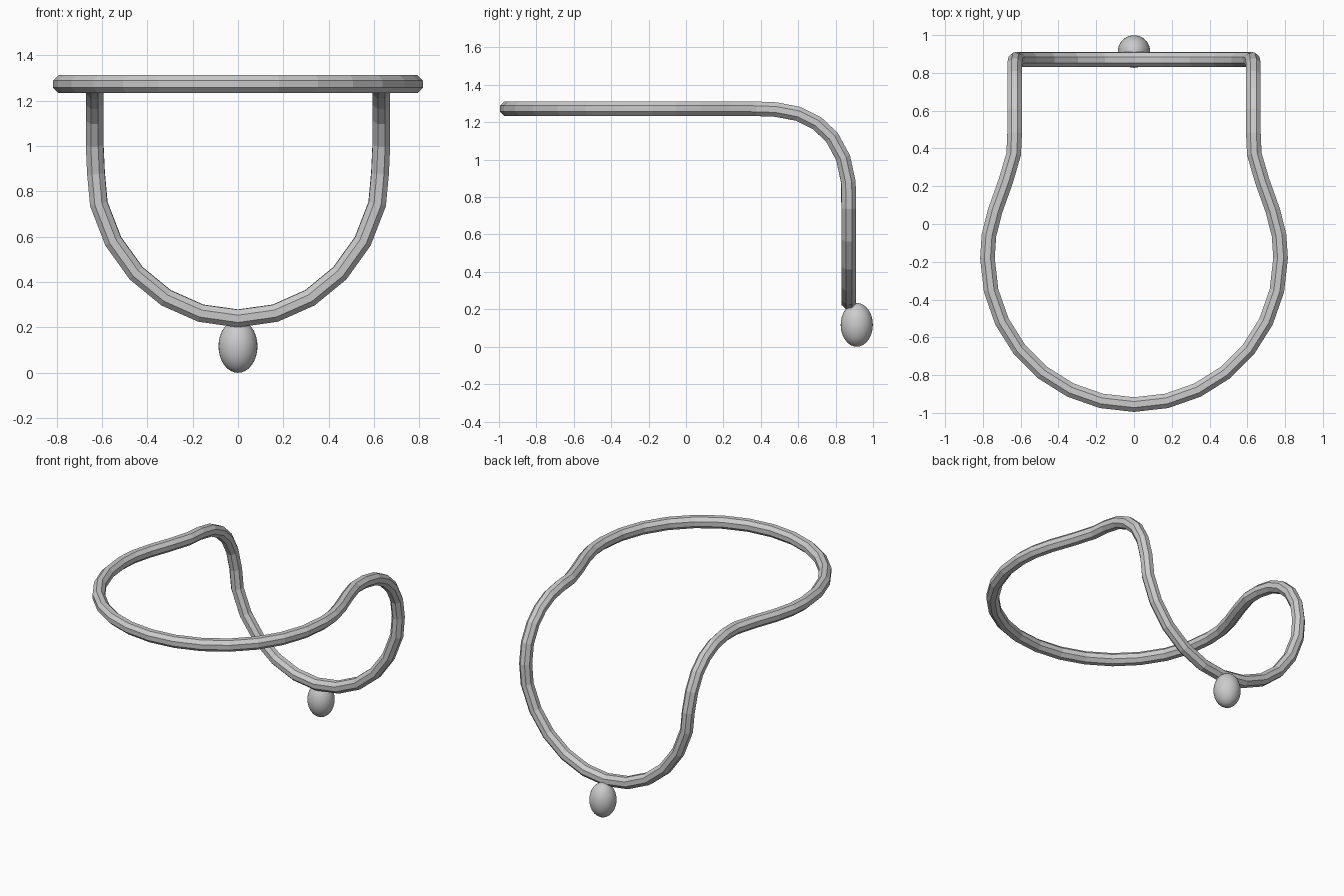
import bpy, bmesh
from math import sin, cos, pi, radians
from mathutils import Vector

if "Cube" in bpy.data.objects:
    bpy.data.objects.remove(bpy.data.objects["Cube"])

SIDES, RADIUS = 8, 0.042

# Half of the loop's centre line (x >= 0), from the front to the low back point
path = [Vector((0.776 * sin(a), -0.18 - 0.776 * cos(a), 1.273))
        for a in [radians(90 * i / 7) for i in range(8)]]
path += [Vector(p) for p in (
    (0.768, -0.06, 1.273), (0.735, 0.07, 1.273), (0.678, 0.23, 1.273),
    (0.637, 0.37, 1.272), (0.632, 0.48, 1.268), (0.632, 0.60, 1.245),
    (0.632, 0.70, 1.195), (0.632, 0.78, 1.12), (0.632, 0.84, 1.01),
    (0.626, 0.868, 0.88))]
path += [Vector((0.635 * cos(a), 0.87, 0.92 - 0.68 * sin(a)))
         for a in [radians(15 * i) for i in range(1, 7)]]
path[-1].x = 0


def half_tube(name, pts):
    """Sweep an octagon along pts with a non-twisting frame."""
    bm = bmesh.new()
    rings, up = [], Vector((0, 0, 1))
    for i, p in enumerate(pts):
        if i in (0, len(pts) - 1):
            tan = Vector((1 if i == 0 else -1, 0, 0))
        else:
            tan = ((pts[i + 1] - p).normalized() + (p - pts[i - 1]).normalized()).normalized()
        up = (up - tan * up.dot(tan)).normalized()
        side = tan.cross(up)
        rings.append([bm.verts.new(p + RADIUS * (up * cos(t) + side * sin(t)))
                      for t in [2 * pi * (k + 0.5) / SIDES for k in range(SIDES)]])
    for a, b in zip(rings, rings[1:]):
        for k in range(SIDES):
            j = (k + 1) % SIDES
            bm.faces.new((a[k], a[j], b[j], b[k]))
    bmesh.ops.recalc_face_normals(bm, faces=bm.faces)
    me = bpy.data.meshes.new(name)
    bm.to_mesh(me)
    bm.free()
    ob = bpy.data.objects.new(name, me)
    bpy.context.collection.objects.link(ob)
    return ob


# Band: half loop mirrored across x = 0
band = half_tube("necklace_band", path)
mirror = band.modifiers.new("mirror", 'MIRROR')
mirror.use_clip = True
mirror.merge_threshold = 0.002

# Hanging bead below the low point
bpy.ops.mesh.primitive_uv_sphere_add(segments=32, ring_count=16, radius=1,
                                     location=(0, 0.913, 0.117))
bead = bpy.context.object
bead.name = "pendant_bead"
bead.scale = (0.086, 0.086, 0.117)
bpy.ops.object.shade_smooth()
